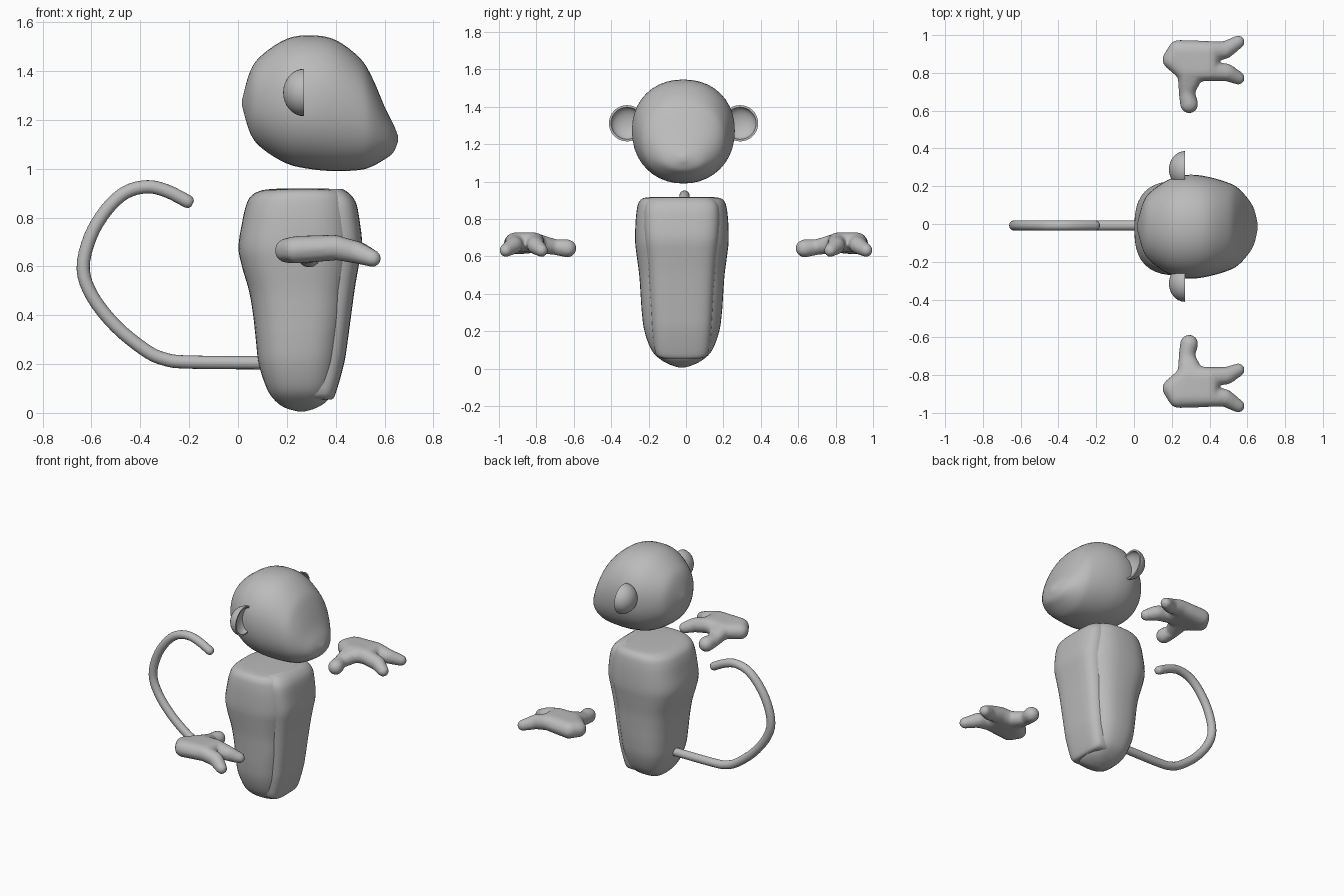
import bpy, bmesh, math
from mathutils import Vector

if "Cube" in bpy.data.objects:
    bpy.data.objects.remove(bpy.data.objects["Cube"])

grey = bpy.data.materials.new("plain grey")
grey.diffuse_color = (0.5, 0.5, 0.5, 1)
grey.use_nodes = True
grey.node_tree.nodes["Principled BSDF"].inputs["Base Color"].default_value = grey.diffuse_color


def finish(name, bm, angle=180):
    bmesh.ops.remove_doubles(bm, verts=bm.verts, dist=0.0005)
    bmesh.ops.recalc_face_normals(bm, faces=bm.faces)
    me = bpy.data.meshes.new(name)
    bm.to_mesh(me)
    bm.free()
    me.materials.append(grey)
    ob = bpy.data.objects.new(name, me)
    bpy.context.collection.objects.link(ob)
    bpy.context.view_layer.objects.active = ob
    ob.select_set(True)
    bpy.ops.object.shade_smooth_by_angle(angle=math.radians(angle))
    ob.select_set(False)
    return ob


def smooth_rows(rows, steps=4):
    """Catmull-Rom interpolation through rows of numbers."""
    pts = [Vector(r) for r in rows]
    pts = [pts[0]] + pts + [pts[-1]]
    out = []
    for a, b, c, d in zip(pts, pts[1:], pts[2:], pts[3:]):
        for i in range(steps):
            t = i / steps
            out.append(0.5 * (2 * b + (c - a) * t + (2 * a - 5 * b + 4 * c - d) * t * t
                              + (3 * b - a - 3 * c + d) * t ** 3))
    return out + [pts[-1]]


def skin_rings(bm, rings):
    rings = [[bm.verts.new(p) for p in r] for r in rings]
    n = len(rings[0])
    for a, b in zip(rings, rings[1:]):
        for i in range(n):
            bm.faces.new((a[i], a[(i + 1) % n], b[(i + 1) % n], b[i]))
    return rings


def loft(name, rows, axis, yc, power, n=40):
    """Rows are (position on axis, low, high, half width in y)."""
    rings = []
    for t, lo, hi, w in smooth_rows(rows):
        ring = []
        for i in range(n):
            a = math.tau * i / n
            c, s = math.cos(a), math.sin(a)
            u = math.copysign(abs(c) ** (2 / power), c) * (hi - lo) / 2 + (lo + hi) / 2
            v = math.copysign(abs(s) ** (2 / power), s) * w + yc
            ring.append((t, v, u) if axis == 'x' else (u, v, t))
        rings.append(ring)
    bm = bmesh.new()
    ends = skin_rings(bm, rings)
    bm.faces.new(ends[0])
    bm.faces.new(ends[-1])
    return finish(name, bm, 50)


# Head with the muzzle pointing along +x
loft("head", [
    (0.016, 1.26, 1.28, 0.01), (0.05, 1.145, 1.40, 0.132), (0.1, 1.082, 1.467, 0.195),
    (0.2, 1.021, 1.532, 0.257), (0.3, 0.998, 1.546, 0.275), (0.4, 0.99, 1.527, 0.262),
    (0.5, 0.995, 1.452, 0.232), (0.55, 1.01, 1.372, 0.205), (0.6, 1.038, 1.255, 0.152),
    (0.635, 1.065, 1.185, 0.095), (0.655, 1.11, 1.135, 0.012)], 'x', -0.014, 2.15)

# Body and the belly panel set into its front
loft("body", [
    (0.005, 0.25, 0.27, 0.01), (0.02, 0.195, 0.32, 0.06), (0.05, 0.152, 0.365, 0.115),
    (0.1, 0.118, 0.39, 0.163), (0.2, 0.085, 0.415, 0.2), (0.3, 0.073, 0.43, 0.214),
    (0.4, 0.062, 0.445, 0.221), (0.5, 0.045, 0.455, 0.228), (0.6, 0.016, 0.475, 0.241),
    (0.68, 0.002, 0.49, 0.25), (0.78, 0.017, 0.485, 0.248), (0.85, 0.033, 0.475, 0.241),
    (0.89, 0.055, 0.46, 0.23), (0.912, 0.1, 0.43, 0.205), (0.918, 0.16, 0.37, 0.15)],
    'z', -0.022, 2.7)
loft("belly", [
    (0.055, 0.3, 0.385, 0.1), (0.08, 0.26, 0.4, 0.14), (0.2, 0.24, 0.434, 0.158),
    (0.3, 0.24, 0.45, 0.165), (0.5, 0.24, 0.477, 0.178), (0.6, 0.24, 0.494, 0.187),
    (0.69, 0.24, 0.508, 0.198), (0.78, 0.24, 0.499, 0.203), (0.855, 0.24, 0.485, 0.2),
    (0.895, 0.24, 0.46, 0.185), (0.916, 0.25, 0.43, 0.16)], 'z', -0.022, 3.6)

# Tail
path = smooth_rows([(0.15, 0, 0.205), (-0.2, 0, 0.208), (-0.3, 0, 0.22), (-0.38, 0, 0.257),
                    (-0.5, 0, 0.355), (-0.595, 0, 0.475), (-0.634, 0, 0.59), (-0.605, 0, 0.72),
                    (-0.54, 0, 0.83), (-0.46, 0, 0.903), (-0.37, 0, 0.926), (-0.29, 0, 0.908),
                    (-0.205, 0, 0.865)])
end = (path[-1] - path[-2]).normalized()
radii = [0.027] * len(path) + [0.022, 0.012]
path += [path[-1] + end * 0.014, path[-1] + end * 0.021]
tail = bmesh.new()
rings = []
for i, p in enumerate(path):
    d = (path[min(i + 1, len(path) - 1)] - path[max(i - 1, 0)]).normalized()
    side = Vector((0, 1, 0))
    up = d.cross(side)
    rings.append([p + Vector((0, -0.008, 0)) + radii[i] * (side * math.cos(k * math.tau / 16)
                  + up * math.sin(k * math.tau / 16)) for k in range(16)])
ends = skin_rings(tail, rings)
tail.faces.new(ends[0])
tail.faces.new(ends[-1])
finish("tail", tail, 60)

# Cupped ears: domed behind, hollow in front
for label, s in (("left", 1), ("right", -1)):
    cup = [(-0.085 * math.cos(a), 0.097 * math.sin(a))
           for a in [math.pi / 2 * k / 8 for k in range(9)]]
    cup += [(-0.045 * math.cos(a), 0.086 * math.sin(a))
            for a in [math.pi / 2 * k / 6 for k in range(6, -1, -1)]]
    ear = bmesh.new()
    skin_rings(ear, [[(0.27 + x, -0.013 + s * 0.302 + max(r, 0) * math.cos(k * math.tau / 32),
                       1.312 + r * math.sin(k * math.tau / 32)) for k in range(32)]
                     for x, r in cup])
    finish(label + "_ear", ear, 40)

# Hands: rounded hulls for palm, two fingers and thumb, fused together
knuckle_a, knuckle_b = (0.4, 0.918, 0.677, 0.052), (0.4, 0.808, 0.677, 0.052)
thumb_root, thumb_mid = (0.28, 0.8, 0.672, 0.052), (0.278, 0.7, 0.65, 0.043)
tip_a, tip_b = (0.48, 0.92, 0.659, 0.048), (0.49, 0.803, 0.657, 0.048)
hulls = [[(0.2, 0.87, 0.665, 0.052), (0.235, 0.92, 0.668, 0.056), knuckle_a, knuckle_b, thumb_root],
         [knuckle_a, tip_a], [tip_a, (0.552, 0.964, 0.632, 0.036)],
         [knuckle_b, tip_b], [tip_b, (0.552, 0.772, 0.632, 0.036)],
         [thumb_root, (0.32, 0.79, 0.67, 0.05), thumb_mid], [thumb_mid, (0.292, 0.634, 0.643, 0.05)]]
for label, s in (("left", 1), ("right", -1)):
    hand = bmesh.new()
    for balls in hulls:
        part = bmesh.new()
        for x, y, z, r in balls:
            new = bmesh.ops.create_icosphere(part, subdivisions=2, radius=r)["verts"]
            bmesh.ops.translate(part, verts=new, vec=(x, y * s, z))
        res = bmesh.ops.convex_hull(part, input=part.verts)
        inner = [v for v in part.verts if not v.link_faces or
                 v in set(res["geom_interior"])]
        bmesh.ops.delete(part, geom=inner, context='VERTS')
        tmp = bpy.data.meshes.new("hull")
        part.to_mesh(tmp)
        part.free()
        hand.from_mesh(tmp)
        bpy.data.meshes.remove(tmp)
    ob = finish(label + "_hand", hand)
    fuse = ob.modifiers.new("fuse", 'REMESH')
    fuse.mode, fuse.voxel_size, fuse.use_smooth_shade = 'VOXEL', 0.01, True
    soften = ob.modifiers.new("soften", 'SMOOTH')
    soften.factor, soften.iterations = 0.5, 6
